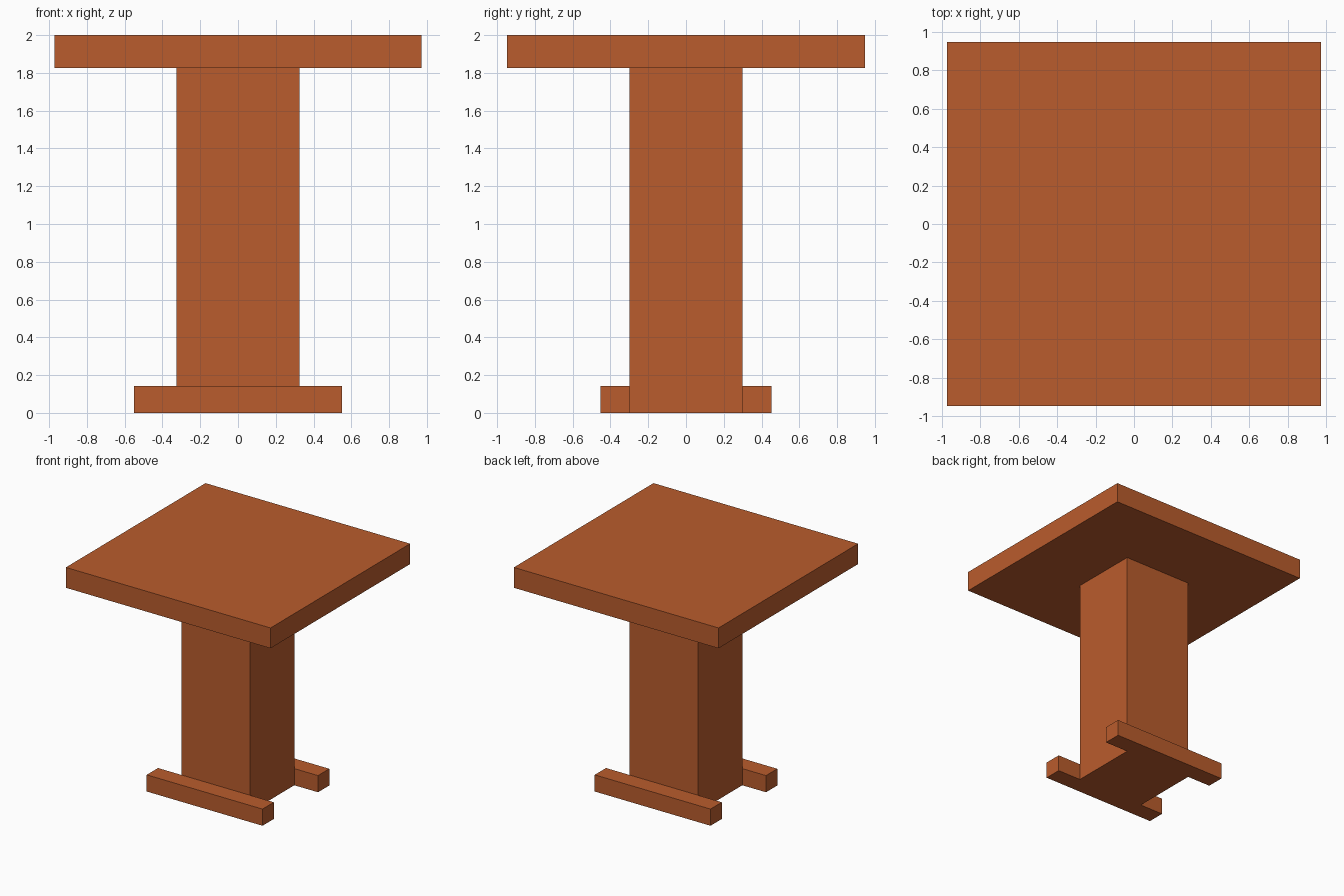
import bpy

if "Cube" in bpy.data.objects:
    bpy.data.objects.remove(bpy.data.objects["Cube"])

# Single flat colour
mat = bpy.data.materials.new("burnt orange")
mat.diffuse_color = (0.491, 0.107, 0.026, 1.0)
mat.use_nodes = True
mat.node_tree.nodes["Principled BSDF"].inputs["Base Color"].default_value = mat.diffuse_color


def box(name, x, y, z):
    """Box spanning the given (min, max) range on each axis."""
    bpy.ops.mesh.primitive_cube_add(size=1)
    ob = bpy.context.object
    ob.name = name
    for v in ob.data.vertices:
        v.co = [r[1] if c > 0 else r[0] for c, r in zip(v.co, (x, y, z))]
    ob.data.materials.append(mat)
    return ob


# Table top
box("table_top", (-0.972, 0.972), (-0.947, 0.947), (1.825, 2.0))

# Central column
box("column", (-0.325, 0.325), (-0.30, 0.30), (0.0, 1.825))

# Foot bars against the front and back of the column
box("front_foot", (-0.55, 0.55), (-0.453, -0.30), (0.0, 0.143))
box("back_foot", (-0.55, 0.55), (0.30, 0.453), (0.0, 0.143))
